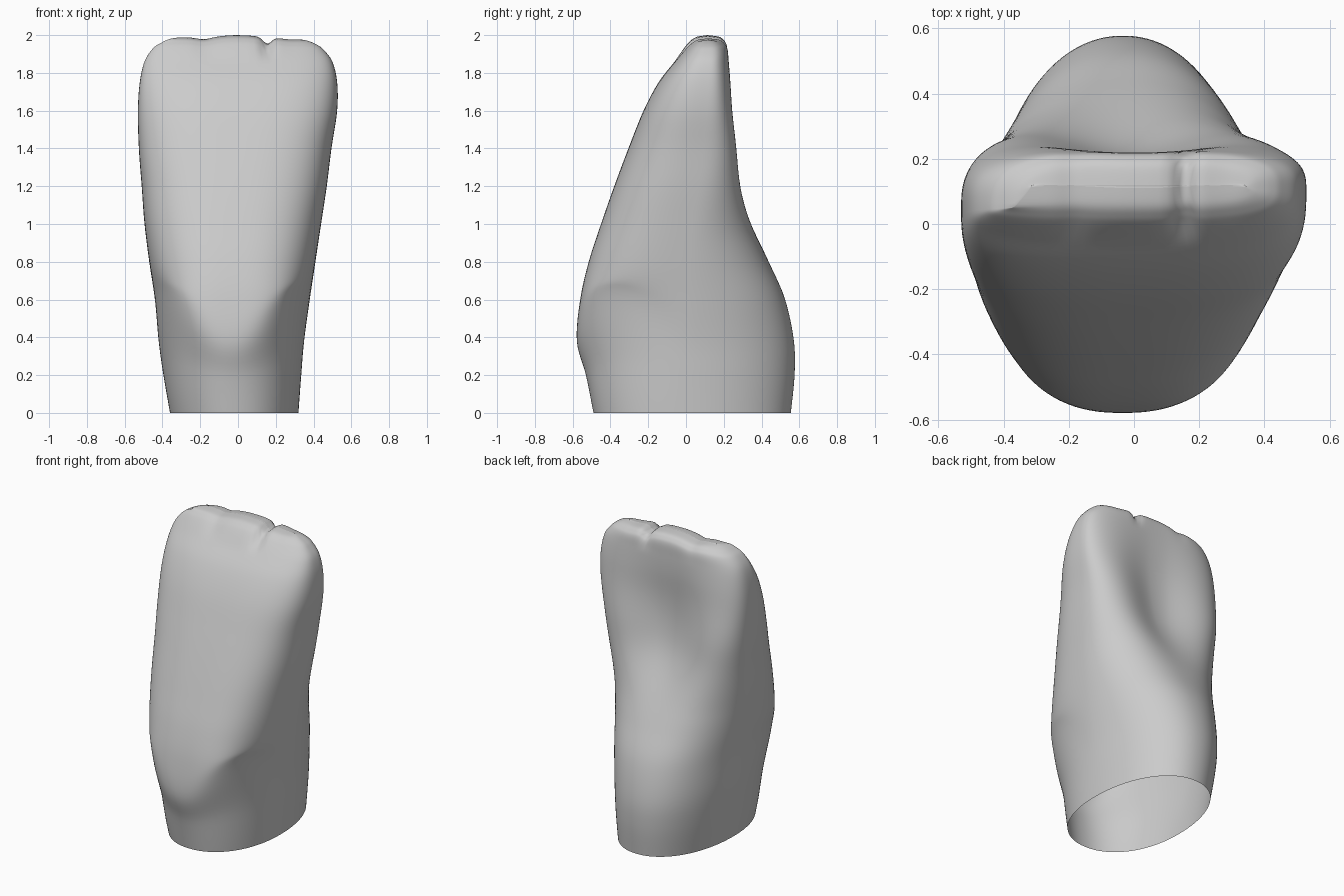
import bpy, bmesh
from math import sin, cos, pi, exp

cube = bpy.data.objects.get("Cube")
if cube:
    bpy.data.objects.remove(cube)

# Height, right edge, left edge, front depth, back depth
ROWS = [
    (0, -.36, .32, -.49, .555),
    (.2, -.395, .335, -.53, .575),
    (.38, -.42, .35, -.578, .572),
    (.6, -.44, .38, -.56, .53),
    (.8, -.47, .41, -.515, .46),
    (1, -.495, .44, -.45, .4),
    (1.2, -.51, .47, -.38, .35),
    (1.4, -.525, .495, -.305, .318),
    (1.6, -.53, .525, -.225, .282),
    (1.75, -.52, .525, -.145, .26),
    (1.86, -.495, .5, -.06, .243),
    (1.93, -.45, .455, -.005, .232),
    (1.96, -.405, .42, .025, .215),
    (1.98, -.36, .375, .06, .185),
    (1.988, -.31, .34, .12, .12),
]
STEPS, SIDES = 6, 120


def spline(a, b, c, d, t):
    return b + t * (c - a + t * (2*a - 5*b + 4*c - d + t * (3*(b - c) + d - a))) / 2


def ramp(v, lo, hi):
    t = min(max((v - lo) / (hi - lo), 0), 1)
    return t * t * (3 - 2 * t)


def bell(v, centre, width):
    return exp(-((v - centre) / width) ** 2)


def power(v, e):
    return abs(v) ** e * (1 if v >= 0 else -1)


def section(z, xl, xr, yf, yb):
    """One closed cross-section, squarer towards the biting edge."""
    crown = ramp(z, .6, 1.9)
    front = 2.15 + .65 * ramp(z, .2, .6) + .2 * ramp(z, 1.2, 1.8)
    back = 2.1 + .9 * ramp(z, .9, 1.5)
    pts = []
    for i in range(SIDES):
        a = 2 * pi * (i + .5) / SIDES
        e = 2 / (back if sin(a) > 0 else front)
        c, s = power(cos(a), e), power(sin(a), e)
        x = (xl + xr) / 2 + (xr - xl) / 2 * c
        # The right side is widest further forward than the left
        middle = min(max((.08 + .03 * c) * crown, yf), yb)
        y = middle + s * (yb - middle if s > 0 else middle - yf)
        lift = 0
        if s > 0:
            # Hollow of the back face between its two side ridges
            y -= .115 * s * bell(z, 1.34, .42) * bell(c, 0, .55)
        else:
            # Arched neck line where the crown meets the root
            lift = .35 * -s * c * c * bell(z, .42, .22) * ramp(z, 0, .2)
        # Lobes and notch of the biting edge
        tip = ramp(z, 1.84, 1.97)
        groove = bell(x, .155, .03) + .3 * bell(x, -.18, .05)
        y += (.12 - y) * .12 * tip * groove
        drop = .036 * groove - .012 * bell(x, 0, .12) + .012 * ramp(x, .15, .3)
        pts.append((x, y, z + lift - tip * drop))
    return pts


# Tooth shell, open at the root
bm = bmesh.new()
rings = []
last = len(ROWS) - 1
for k in range(last):
    near = [ROWS[min(max(k + j, 0), last)] for j in (-1, 0, 1, 2)]
    for j in range(STEPS + (k == last - 1)):
        values = [spline(*col, j / STEPS) for col in zip(*near)]
        rings.append([bm.verts.new(p) for p in section(*values)])
for low, high in zip(rings, rings[1:]):
    for i in range(SIDES):
        n = (i + 1) % SIDES
        bm.faces.new((low[i], low[n], high[n], high[i]))
bmesh.ops.remove_doubles(bm, verts=rings[-1], dist=.0005)

mesh = bpy.data.meshes.new("tooth")
bm.to_mesh(mesh)
bm.free()
tooth = bpy.data.objects.new("tooth", mesh)
bpy.context.collection.objects.link(tooth)

grey = bpy.data.materials.new("plain grey")
grey.use_nodes = True
colour = (.6, .6, .6, 1)
grey.diffuse_color = colour
grey.node_tree.nodes["Principled BSDF"].inputs["Base Color"].default_value = colour
mesh.materials.append(grey)

bpy.context.view_layer.objects.active = tooth
tooth.select_set(True)
bpy.ops.object.shade_smooth()
